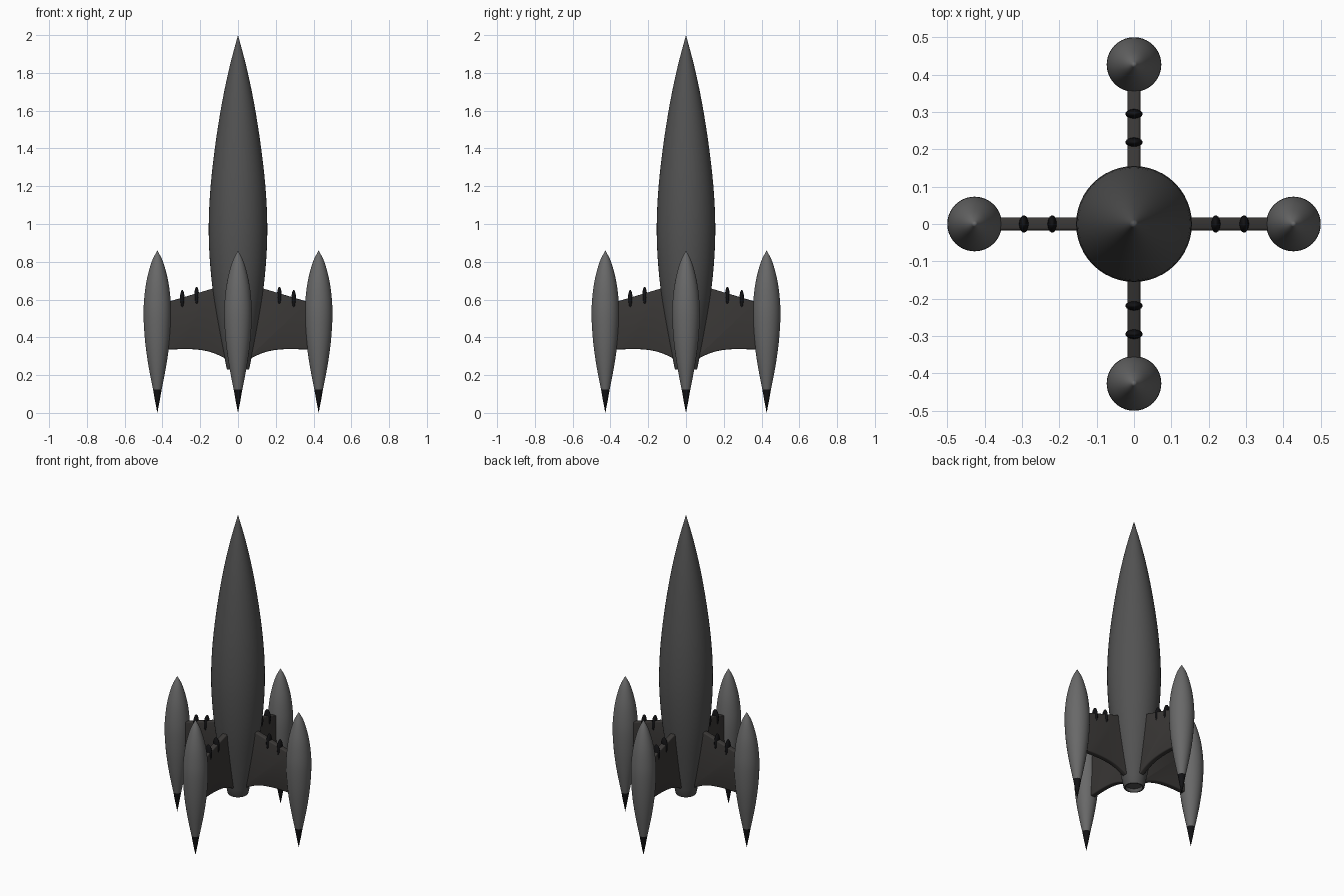
import bpy, bmesh
from math import cos, sin, pi, radians
from mathutils import Matrix, Vector

if "Cube" in bpy.data.objects:
    bpy.data.objects.remove(bpy.data.objects["Cube"])


def material(name, v):
    m = bpy.data.materials.new(name)
    m.diffuse_color = (*v, 1)
    m.use_nodes = True
    m.node_tree.nodes["Principled BSDF"].inputs["Base Color"].default_value = m.diffuse_color
    return m


HULL = material("hull_grey", (0.085, 0.085, 0.085))
POD = material("pod_grey", (0.14, 0.14, 0.14))
FIN = material("fin_grey", (0.042, 0.039, 0.037))
BLACK = material("black", (0.006, 0.006, 0.007))


def smooth_curve(pts, steps=4):
    """Catmull-Rom curve through 2D points."""
    p = [Vector(q) for q in pts]
    p = [2 * p[0] - p[1]] + p + [2 * p[-1] - p[-2]]
    out = []
    for a, b, c, d in zip(p, p[1:], p[2:], p[3:]):
        for i in range(steps):
            t = i / steps
            out.append(0.5 * (2 * b + (c - a) * t + (2 * a - 5 * b + 4 * c - d) * t * t
                              + (3 * b - a - 3 * c + d) * t ** 3))
    return out + [p[-2]]


def finish(bm, name, mat, angle=35):
    bmesh.ops.remove_doubles(bm, verts=bm.verts, dist=1e-5)
    bmesh.ops.recalc_face_normals(bm, faces=bm.faces)
    me = bpy.data.meshes.new(name)
    bm.to_mesh(me)
    bm.free()
    me.materials.append(mat)
    ob = bpy.data.objects.new(name, me)
    bpy.context.collection.objects.link(ob)
    bpy.ops.object.select_all(action='DESELECT')
    ob.select_set(True)
    bpy.context.view_layer.objects.active = ob
    bpy.ops.object.shade_smooth_by_angle(angle=radians(angle))
    return ob


def lathe(name, profile, mat, turn=0, x=0, segs=48, scale=(1, 1, 1)):
    """Spin an (r, z) profile, shift it out by x, then turn it about the rocket axis."""
    bm = bmesh.new()
    verts = [bm.verts.new((r, 0, z)) for r, z in profile]
    edges = [bm.edges.new(e) for e in zip(verts, verts[1:])]
    bmesh.ops.spin(bm, geom=verts + edges, cent=(0, 0, 0), axis=(0, 0, 1),
                   angle=2 * pi, steps=segs)
    bm.transform(Matrix.Rotation(turn, 4, 'Z') @ Matrix.Translation((x, 0, 0))
                 @ Matrix.Diagonal((*scale, 1)))
    return finish(bm, name, mat)


# Main hull with a shallow recess in its base
hull = smooth_curve([(0, 2), (0.045, 1.83), (0.085, 1.64), (0.12, 1.42), (0.145, 1.2),
                     (0.155, 1.0), (0.15, 0.82), (0.131, 0.63), (0.096, 0.42), (0.06, 0.235)])
lathe("hull", hull + [Vector(q) for q in [(0.057, 0.23), (0.05, 0.23), (0.047, 0.25), (0, 0.25)]], HULL)

pod = smooth_curve([(0, 0.86), (0.03, 0.8), (0.057, 0.7), (0.07, 0.6), (0.073, 0.51),
                    (0.066, 0.39), (0.052, 0.28), (0.036, 0.19), (0.023, 0.125)])
# Fin outline: sloping top edge, arched lower edge
fin = [(0.05, 0.68), (0.145, 0.655), (0.37, 0.588)] + \
    [tuple(q) for q in smooth_curve([(0.37, 0.335), (0.27, 0.338), (0.19, 0.332),
                                     (0.13, 0.317), (0.075, 0.292), (0.04, 0.27)], 3)]

for i, side in enumerate(("right", "back", "left", "front")):
    turn = i * pi / 2
    lathe(side + "_pod", pod, POD, turn, 0.427, 40)
    lathe(side + "_pod_tip", [(0.023, 0.125), (0.012, 0.062), (0, 0)], BLACK, turn, 0.427, 40)

    # Fin plate with softened edges
    bm = bmesh.new()
    face = bm.faces.new([bm.verts.new((x, -0.017, z)) for x, z in fin])
    new = bmesh.ops.extrude_face_region(bm, geom=[face])["geom"]
    bmesh.ops.translate(bm, vec=(0, 0.034, 0),
                        verts=[v for v in new if isinstance(v, bmesh.types.BMVert)])
    rim = [e for e in bm.edges if abs(e.verts[0].co.y - e.verts[1].co.y) < 1e-6]
    bmesh.ops.bevel(bm, geom=rim, offset=0.007, segments=3, profile=0.5, affect='EDGES')
    bm.transform(Matrix.Rotation(turn, 4, 'Z'))
    finish(bm, side + "_fin", FIN)

    # Small black spindles straddling the top edge of the fin
    for k, (x, z) in enumerate(((0.219, 0.612), (0.295, 0.595))):
        prof = [(0.023 * sin(pi * j / 12), z + 0.056 * cos(pi * j / 12)) for j in range(13)]
        lathe(f"{side}_spindle_{k + 1}", prof, BLACK, turn, x, 20, (0.57, 1, 1))
